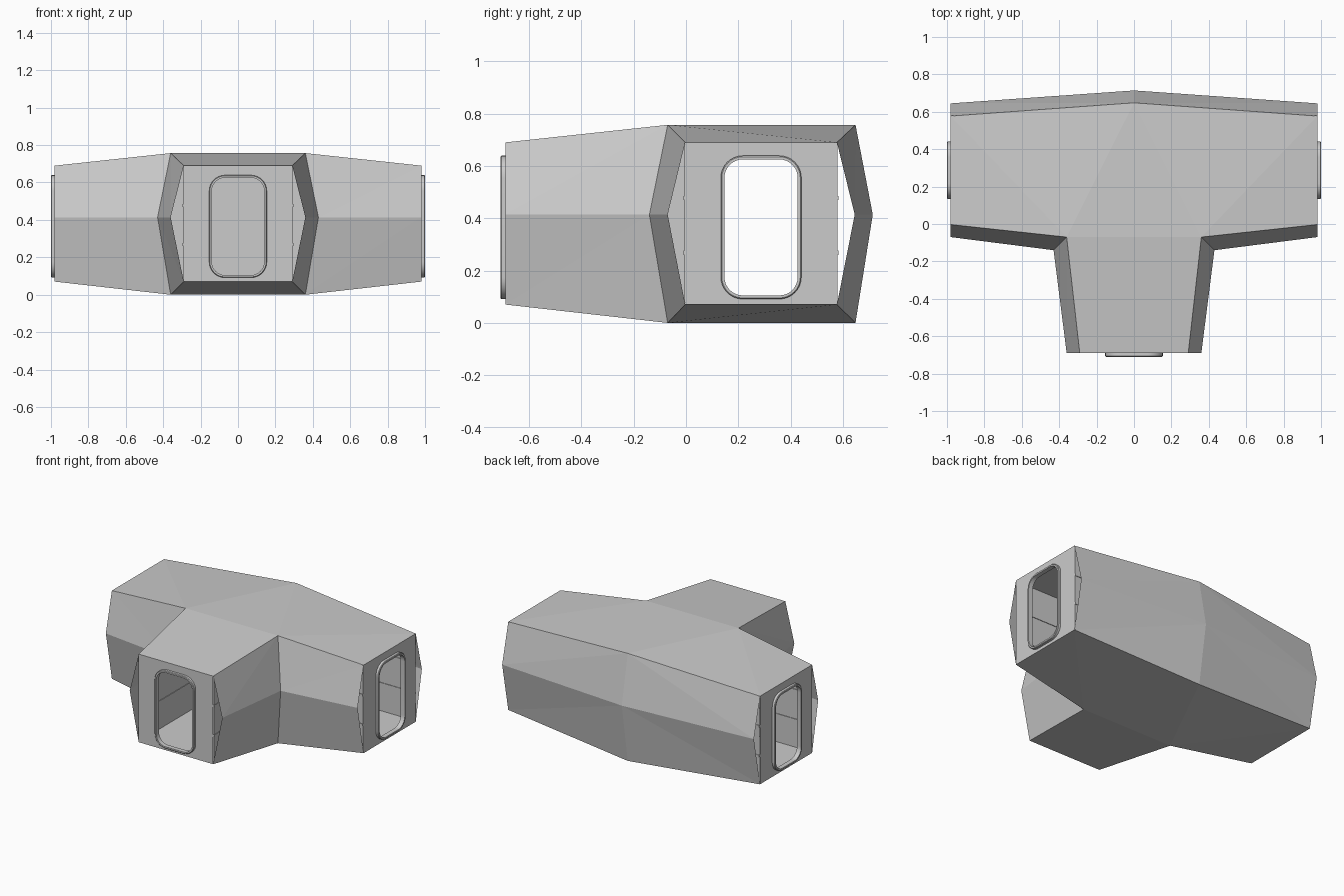
import bpy, bmesh, math
from mathutils import Matrix

cube = bpy.data.objects.get("Cube")
if cube:
    bpy.data.objects.remove(cube, do_unlink=True)

grey = bpy.data.materials.new("hull grey")
grey.use_nodes = True
COLOR = (0.6, 0.6, 0.6, 1)
grey.diffuse_color = COLOR
grey.node_tree.nodes["Principled BSDF"].inputs["Base Color"].default_value = COLOR

LOW, HIGH, RIDGE, TALL = 0.07, 0.69, 0.414, 0.757   # mouth floor, mouth top, side ridge, hub top
HALF, END, FRONT = 0.29, 0.98, -0.69                # mouth half width, side ends, front end
MID = 0.287                                         # centre line of the side arms
WALL_N, WALL_S = MID + HALF, MID - HALF


def finish(name, bm):
    bmesh.ops.remove_doubles(bm, verts=bm.verts, dist=0.0001)
    bmesh.ops.recalc_face_normals(bm, faces=bm.faces)
    mesh = bpy.data.meshes.new(name)
    bm.to_mesh(mesh)
    bm.free()
    mesh.materials.append(grey)
    obj = bpy.data.objects.new(name, mesh)
    bpy.context.collection.objects.link(obj)
    return obj


def box(bm, x0, x1, y0, y1, z0, z1):
    m = Matrix.Translation(((x0 + x1) / 2, (y0 + y1) / 2, (z0 + z1) / 2))
    m = m @ Matrix.Diagonal((x1 - x0, y1 - y0, z1 - z0, 1))
    bmesh.ops.create_cube(bm, size=1, matrix=m)


# Outer hull: half of a faceted T, mirrored. Each station is bottom, ridge, top
def station(edge, ridge, hub):
    low, high = (0, TALL) if hub else (LOW, HIGH)
    return [(*edge, low), (*ridge, RIDGE), (*edge, high)]


mouth = station((HALF, FRONT), (0.36, FRONT), False)
corner = station((0.36, -0.07), (0.43, -0.14), True)
side_front = station((END, WALL_S), (END, -0.07), False)
side_back = station((END, WALL_N), (END, 0.645), False)
back = station((0, 0.648), (0, 0.714), True)

bm = bmesh.new()


def face(*points):
    bm.faces.new([bm.verts.new(p) for p in points])


for a, b in ((mouth, corner), (corner, side_front), (side_back, back)):
    for i in range(2):
        face(a[i], b[i], b[i + 1])
        face(a[i], b[i + 1], a[i + 1])
for k in (0, 2):
    z_hub, z_end = corner[k][2], mouth[k][2]
    face(corner[k], back[k], (0, -0.07, z_hub))
    face(corner[k], side_back[k], back[k])
    face(corner[k], side_front[k], side_back[k])
    face(mouth[k], corner[k], (0, -0.07, z_hub), (0, FRONT, z_end))
hull = finish("outer_hull", bm)
mirror = hull.modifiers.new("mirror", 'MIRROR')
mirror.use_clip = True

# Straight inner corridor: floor, ceiling and walls
T = 0.002
bm = bmesh.new()
for z in (LOW + 2 * T, HIGH - 2 * T):
    box(bm, -END + T, END - T, WALL_S, WALL_N, z - T, z + T)
    box(bm, -HALF, HALF, FRONT + T, WALL_S, z - T, z + T)
finish("corridor_floor_and_ceiling", bm)


def wall_set(bm, t, z0, z1):
    end = END - 0.004
    box(bm, -end, end, WALL_N - t, WALL_N + t, z0, z1)
    for s in (-1, 1):
        xs = sorted((s * HALF, s * end))
        box(bm, *xs, WALL_S - t, WALL_S + t, z0, z1)
        box(bm, s * HALF - t, s * HALF + t, FRONT + 0.004, WALL_S, z0, z1)


bm = bmesh.new()
wall_set(bm, T, LOW + T, HIGH - T)
finish("corridor_walls", bm)

# Two thin rails running along every wall
bm = bmesh.new()
for z in (0.268, 0.477):
    wall_set(bm, 0.006, z - 0.008, z + 0.008)
finish("wall_rails", bm)


# Rounded rectangle loop, grown outwards by g, at depth y
def rounded(g, y, steps=8):
    r, w, h, cz = 0.07, 0.14, 0.26, 0.365
    loop = []
    for q, (sx, sz) in enumerate(((1, 1), (-1, 1), (-1, -1), (1, -1))):
        for i in range(steps + 1):
            a = math.pi / 2 * (q + i / steps)
            loop.append((sx * (w - r) + (r + g) * math.cos(a), y,
                         cz + sz * (h - r) + (r + g) * math.sin(a)))
    return loop


def bridge(bm, a, b):
    n = len(a)
    for i in range(n):
        j = (i + 1) % n
        pts = [a[i], a[j], b[j]] + ([b[i]] if b[i] != b[j] else [])
        bm.faces.new([bm.verts.new(p) for p in pts])


# End panels with a doorway, and a raised door frame on each
ends = (("front", 0, (0, FRONT, 0)),
        ("left", math.pi / 2, (END, MID, 0)),
        ("right", -math.pi / 2, (-END, MID, 0)))
for name, angle, place in ends:
    turn = Matrix.Translation(place) @ Matrix.Rotation(angle, 4, 'Z')

    bm = bmesh.new()
    hole = rounded(0, 0)
    rim = [(math.copysign(HALF, x), 0, HIGH if z > 0.365 else LOW) for x, y, z in hole]
    bridge(bm, hole, rim)
    panel = finish(name + "_end_panel", bm)
    panel.data.transform(turn)

    bm = bmesh.new()
    profile = ((0.014, 0), (0.014, -0.016), (0.010, -0.02), (0, -0.02), (0, 0.012))
    loops = [rounded(g, y) for g, y in profile]
    for a, b in zip(loops, loops[1:]):
        bridge(bm, a, b)
    frame = finish(name + "_door_frame", bm)
    frame.data.transform(turn)
    bpy.ops.object.select_all(action='DESELECT')
    frame.select_set(True)
    bpy.context.view_layer.objects.active = frame
    bpy.ops.object.shade_smooth_by_angle(angle=math.radians(30))
